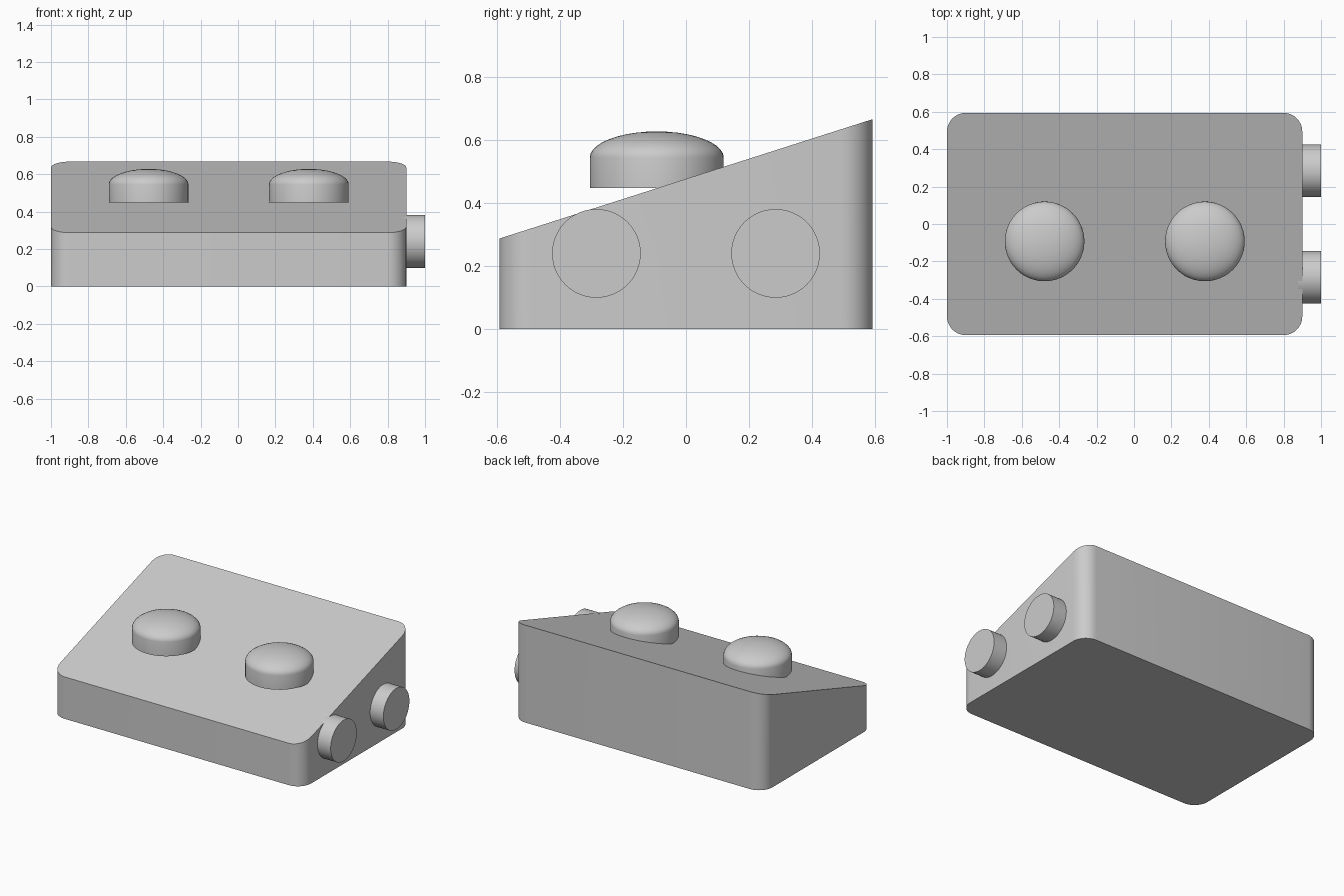
import bpy
import bmesh
from math import sin, cos, pi
from mathutils import Matrix

cube = bpy.data.objects.get("Cube")
if cube:
    bpy.data.objects.remove(cube, do_unlink=True)

# Single plain grey finish
GREY = (0.6, 0.6, 0.6, 1.0)
grey = bpy.data.materials.new("plain_grey")
grey.use_nodes = True
grey.diffuse_color = GREY
grey.node_tree.nodes["Principled BSDF"].inputs["Base Color"].default_value = GREY


def finish(bm, name):
    """Turn a bmesh into a smooth object with sharp edges kept."""
    bmesh.ops.recalc_face_normals(bm, faces=bm.faces)
    mesh = bpy.data.meshes.new(name)
    bm.to_mesh(mesh)
    bm.free()
    mesh.materials.append(grey)
    obj = bpy.data.objects.new(name, mesh)
    bpy.context.collection.objects.link(obj)
    bpy.ops.object.select_all(action="DESELECT")
    obj.select_set(True)
    bpy.context.view_layer.objects.active = obj
    bpy.ops.object.shade_smooth_by_angle(angle=pi / 6)
    return obj


# Wedge case: rounded rectangle extruded up to a sloping lid
LEFT, RIGHT, HALF_DEPTH, RADIUS = 0.9, -1.0, 0.594, 0.1
FRONT_HEIGHT, BACK_HEIGHT = 0.287, 0.667


def lid_height(y):
    t = (y + HALF_DEPTH) / (2 * HALF_DEPTH)
    return FRONT_HEIGHT + t * (BACK_HEIGHT - FRONT_HEIGHT)


def rounded_outline(steps=8):
    corners = [(LEFT - RADIUS, 1), (RIGHT + RADIUS, 1),
               (RIGHT + RADIUS, -1), (LEFT - RADIUS, -1)]
    for i, (cx, side) in enumerate(corners):
        cy = side * (HALF_DEPTH - RADIUS)
        for s in range(steps + 1):
            a = (i + s / steps) * pi / 2
            yield cx + RADIUS * cos(a), cy + RADIUS * sin(a)


bm = bmesh.new()
base = bm.faces.new([bm.verts.new((x, y, 0)) for x, y in rounded_outline()])
lid = bmesh.ops.extrude_face_region(bm, geom=[base], use_keep_orig=True)
for v in lid["geom"]:
    if isinstance(v, bmesh.types.BMVert):
        v.co.z = lid_height(v.co.y)
finish(bm, "wedge_case")


# Domed push buttons: straight skirt under a flattened dome
def domed_button(name, x, y, radius=0.213, bottom=0.448, rim=0.545, top=0.628):
    steps = 10
    profile = [(0, bottom), (radius, bottom)]
    profile += [(radius * cos(s / steps * pi / 2),
                 rim + (top - rim) * sin(s / steps * pi / 2))
                for s in range(steps)]
    profile.append((0, top))
    bm = bmesh.new()
    verts = [bm.verts.new((r, 0, z)) for r, z in profile]
    edges = [bm.edges.new(pair) for pair in zip(verts, verts[1:])]
    bmesh.ops.spin(bm, geom=verts + edges, cent=(0, 0, 0), axis=(0, 0, 1),
                   angle=2 * pi, steps=48)
    bmesh.ops.remove_doubles(bm, verts=bm.verts, dist=0.0005)
    obj = finish(bm, name)
    obj.location = (x, y, 0)


domed_button("right_button", -0.478, -0.093)
domed_button("left_button", 0.379, -0.093)


# Round side knobs sunk slightly into the case
def side_knob(name, y, inner=0.88, outer=1.0):
    bm = bmesh.new()
    place = Matrix.Translation(((inner + outer) / 2, y, 0.24)) @ Matrix.Rotation(pi / 2, 4, "Y")
    bmesh.ops.create_cone(bm, cap_ends=True, segments=48, radius1=0.141,
                          radius2=0.141, depth=outer - inner, matrix=place)
    finish(bm, name)


side_knob("front_side_knob", -0.285)
side_knob("back_side_knob", 0.285)
